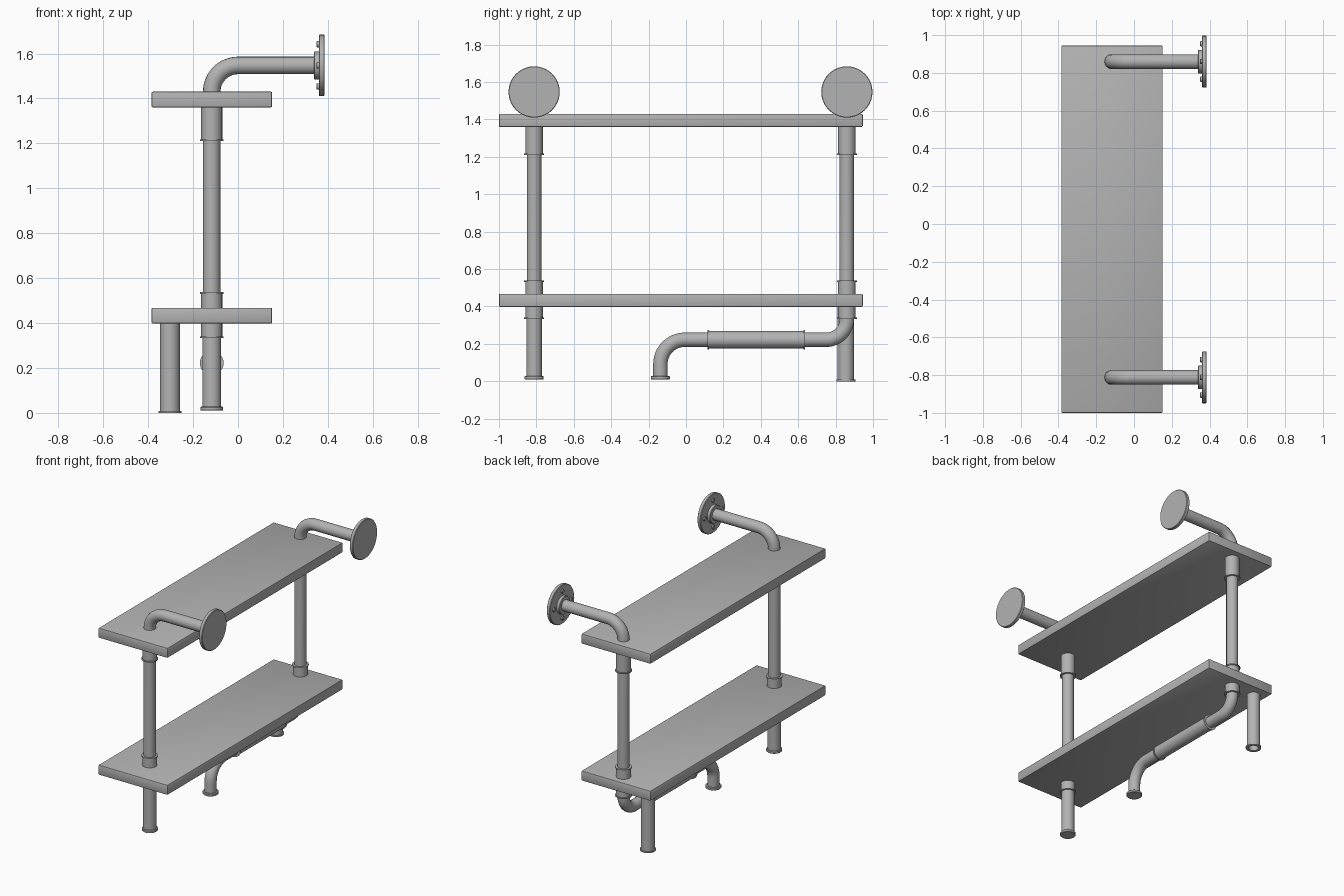
import bpy, bmesh, math
from mathutils import Vector, Matrix

if "Cube" in bpy.data.objects:
    bpy.data.objects.remove(bpy.data.objects["Cube"], do_unlink=True)

grey = bpy.data.materials.new("plain grey")
grey.use_nodes = True
colour = (0.45, 0.45, 0.45, 1)
grey.diffuse_color = colour
grey.node_tree.nodes["Principled BSDF"].inputs["Base Color"].default_value = colour

POST_X, FRONT_Y, BACK_Y = -0.117, -0.812, 0.86
ARM_Z, LOW_Z = 1.547, 0.222
PIPE_R = 0.039


def finish(obj):
    obj.data.materials.clear()
    obj.data.materials.append(grey)
    bpy.ops.object.select_all(action='DESELECT')
    obj.select_set(True)
    bpy.context.view_layer.objects.active = obj
    bpy.ops.object.shade_smooth_by_angle(angle=math.radians(35))
    return obj


def from_bmesh(name, bm):
    bmesh.ops.recalc_face_normals(bm, faces=bm.faces[:])
    mesh = bpy.data.meshes.new(name)
    bm.to_mesh(mesh)
    bm.free()
    obj = bpy.data.objects.new(name, mesh)
    bpy.context.collection.objects.link(obj)
    return finish(obj)


def lathe(name, profile, loc, axis=(0, 0, 1), segments=40):
    """Spin a (radius, height) profile about z, then aim it along an axis."""
    bm = bmesh.new()
    verts = [bm.verts.new((r, 0, h)) for r, h in profile]
    edges = [bm.edges.new(p) for p in zip(verts, verts[1:])]
    bmesh.ops.spin(bm, geom=verts + edges, cent=(0, 0, 0), axis=(0, 0, 1),
                   angle=math.tau, steps=segments)
    bmesh.ops.remove_doubles(bm, verts=bm.verts[:], dist=1e-5)
    turn = Vector((0, 0, 1)).rotation_difference(Vector(axis)).to_matrix().to_4x4()
    bm.transform(Matrix.Translation(loc) @ turn)
    return from_bmesh(name, bm)


def disc_profile(r, h, edge=0.003):
    return [(0, 0), (r - edge, 0), (r, edge), (r, h - edge), (r - edge, h), (0, h)]


def pipe(name, corners, bends, radius=PIPE_R):
    """Round pipe through corner points, each inner corner rounded by an arc."""
    pts = [Vector(c) for c in corners]
    path = [pts[0]]
    for before, corner, after, bend in zip(pts, pts[1:], pts[2:], bends):
        a, b = (before - corner).normalized(), (after - corner).normalized()
        centre = corner + (a + b) * bend
        for i in range(13):
            t = math.pi / 2 * i / 12
            path.append(centre - (b * math.cos(t) + a * math.sin(t)) * bend)
    path.append(pts[-1])
    curve = bpy.data.curves.new(name, 'CURVE')
    curve.dimensions = '3D'
    curve.bevel_depth = radius
    curve.bevel_resolution = 7
    curve.use_fill_caps = True
    spline = curve.splines.new('POLY')
    spline.points.add(len(path) - 1)
    for point, p in zip(spline.points, path):
        point.co = (*p, 1)
    obj = bpy.data.objects.new(name, curve)
    bpy.context.collection.objects.link(obj)
    bpy.ops.object.select_all(action='DESELECT')
    obj.select_set(True)
    bpy.context.view_layer.objects.active = obj
    bpy.ops.object.convert(target='MESH')
    return finish(bpy.context.view_layer.objects.active)


def coupling(name, loc, length, axis=(0, 0, 1), rims=(True, True)):
    """Sleeve with a raised lip at the chosen ends."""
    r, lip, w = 0.047, 0.053, 0.008
    prof = [(PIPE_R - 0.005, 0)]
    prof += [(lip, 0), (lip, w), (r, w)] if rims[0] else [(r, 0)]
    prof += [(r, length - w), (lip, length - w), (lip, length)] if rims[1] else [(r, length)]
    prof.append((PIPE_R - 0.005, length))
    lathe(name, prof, loc, axis)


# Shelves
for name, bottom in (("lower_shelf", 0.398), ("upper_shelf", 1.36)):
    bm = bmesh.new()
    bmesh.ops.create_cube(bm, size=1)
    bm.transform(Matrix.Translation((-0.1165, -0.0275, bottom + 0.035))
                 @ Matrix.Diagonal((0.537, 1.945, 0.07, 1)))
    bmesh.ops.bevel(bm, geom=bm.edges[:], offset=0.006, segments=2,
                    affect='EDGES', profile=0.5)
    from_bmesh(name, bm)

# Main pipe runs: the back one turns under the lower shelf to its own foot
FOOT_Y = -0.137
pipe("front_post", [(POST_X, FRONT_Y, 0.015), (POST_X, FRONT_Y, ARM_Z),
                    (0.35, FRONT_Y, ARM_Z)], [0.117])
pipe("back_post", [(POST_X, FOOT_Y, 0.015), (POST_X, FOOT_Y, LOW_Z),
                   (POST_X, BACK_Y, LOW_Z), (POST_X, BACK_Y, ARM_Z),
                   (0.35, BACK_Y, ARM_Z)], [0.13, 0.11, 0.117])
lathe("front_leg", disc_profile(0.042, 0.33), (POST_X, FRONT_Y, 0.012))

# Couplings and wall flanges on each post
for side, y in (("front", FRONT_Y), ("back", BACK_Y)):
    coupling(side + "_upper_coupling", (POST_X, y, 1.21), 0.17, rims=(True, False))
    coupling(side + "_lower_coupling", (POST_X, y, 0.333), 0.205)
    lathe(side + "_flange", disc_profile(0.137, 0.025), (0.36, y, ARM_Z), (1, 0, 0))
    lathe(side + "_flange_hub", disc_profile(0.062, 0.026), (0.338, y, ARM_Z), (1, 0, 0))
    for i in range(4):
        a = i * math.pi / 2
        lathe(f"{side}_bolt_{i + 1}", disc_profile(0.014, 0.014, 0.002),
              (0.35, y + 0.094 * math.cos(a), ARM_Z + 0.094 * math.sin(a)),
              (1, 0, 0), 16)

# Sleeve on the low horizontal run
coupling("low_sleeve", (POST_X, 0.115, LOW_Z), 0.522, (0, 1, 0))

# Foot caps
for name, y in (("front_foot", FRONT_Y), ("middle_foot", FOOT_Y)):
    lathe(name, disc_profile(0.051, 0.018), (POST_X, y, 0.01))

# Open-ended rear leg with a lip at the bottom
lathe("back_leg", [(0, 0.06), (0.032, 0.06), (0.032, 0), (0.051, 0), (0.051, 0.009),
                   (0.044, 0.009), (0.044, 0.4), (0, 0.4)], (-0.303, 0.855, 0))
